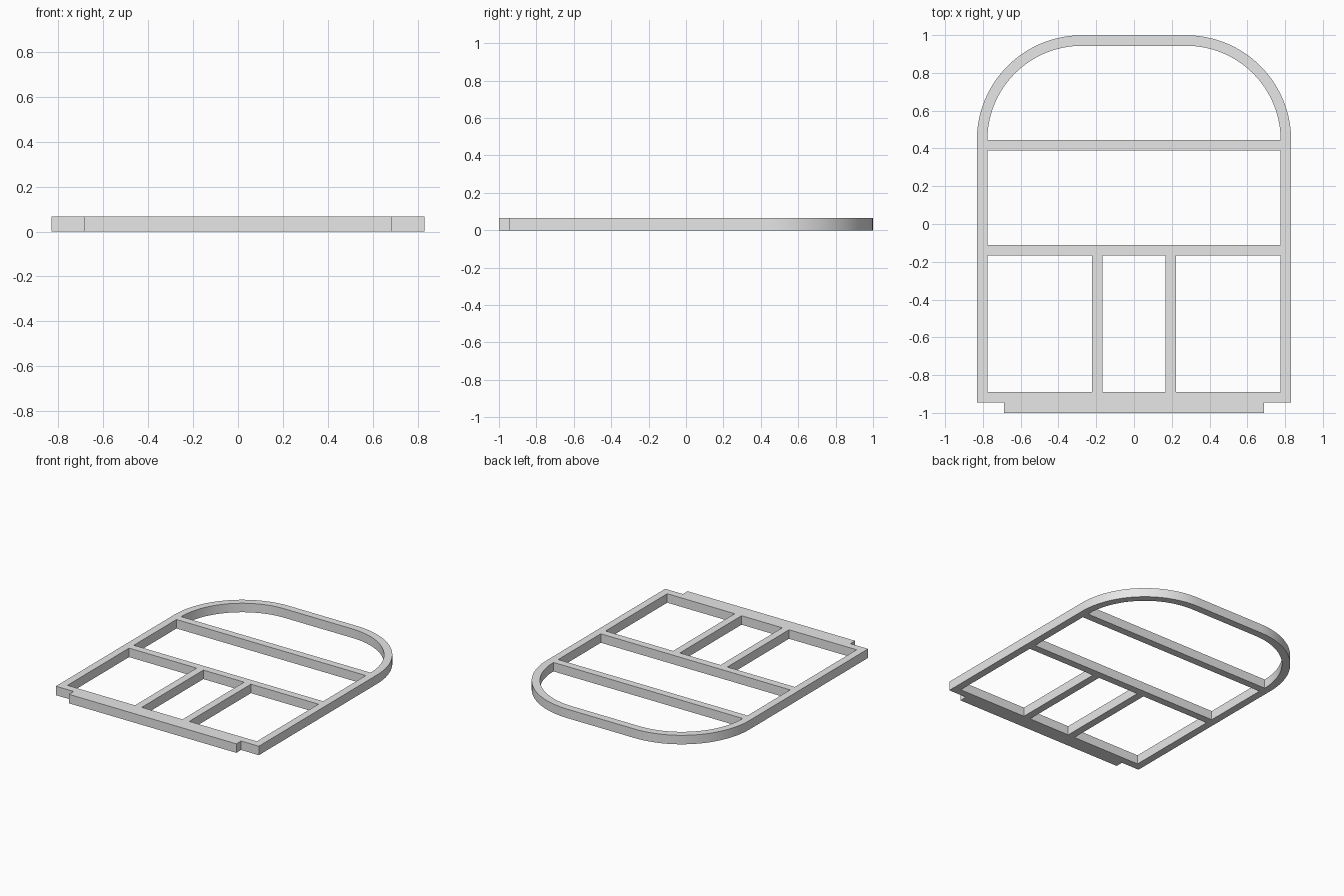
import bpy
import bmesh
from math import cos, sin, pi

cube = bpy.data.objects.get("Cube")
if cube:
    bpy.data.objects.remove(cube, do_unlink=True)

BAR = 0.0556             # width of every frame member
HEIGHT = 0.0667
HALF_W = 0.832
ARCH_X, ARCH_Y = 0.277, 0.444   # centre of the rounded corners
RADIUS = HALF_W - ARCH_X
INNER = HALF_W - BAR
SILL_Y = -1 + 2 * BAR
MID_Y = -0.111           # top of the middle rail
MULLION = 0.167          # inner edge of the mullions
STEPS = 32


def arch(radius):
    """Rounded top outline, from the left side over to the right side."""
    angles = [i * pi / 2 / STEPS for i in range(STEPS + 1)]
    half = [(ARCH_X + radius * cos(a), ARCH_Y + radius * sin(a)) for a in angles]
    return half + [(-x, y) for x, y in reversed(half)]


def rect(x0, x1, y0, y1):
    return [(x0, y0), (x1, y0), (x1, y1), (x0, y1)]


# Outer outline with the stepped sill
tab = 0.687
outer = arch(RADIUS) + [
    (-HALF_W, -1 + BAR), (-tab, -1 + BAR), (-tab, -1),
    (tab, -1), (tab, -1 + BAR), (HALF_W, -1 + BAR)]

# Openings: arched light, wide light, three lower lights
low_top = MID_Y - BAR
outlines = [
    outer,
    arch(RADIUS - BAR),
    rect(-INNER, INNER, MID_Y, ARCH_Y - BAR),
    rect(-INNER, -MULLION - BAR, SILL_Y, low_top),
    rect(-MULLION, MULLION, SILL_Y, low_top),
    rect(MULLION + BAR, INNER, SILL_Y, low_top),
]

# Filled flat curve, extruded to the frame thickness
curve = bpy.data.curves.new("frame_profile", "CURVE")
curve.dimensions = "2D"
curve.fill_mode = "BOTH"
curve.extrude = HEIGHT / 2
for points in outlines:
    spline = curve.splines.new("POLY")
    spline.points.add(len(points) - 1)
    for p, (x, y) in zip(spline.points, points):
        p.co = (x, y, 0, 1)
    spline.use_cyclic_u = True

helper = bpy.data.objects.new("frame_profile", curve)
bpy.context.collection.objects.link(helper)
bpy.context.view_layer.update()
depsgraph = bpy.context.evaluated_depsgraph_get()
mesh = bpy.data.meshes.new_from_object(helper.evaluated_get(depsgraph))
bpy.data.objects.remove(helper, do_unlink=True)

# Weld into one solid standing on the ground
bm = bmesh.new()
bm.from_mesh(mesh)
bmesh.ops.remove_doubles(bm, verts=bm.verts, dist=0.0001)
bmesh.ops.recalc_face_normals(bm, faces=bm.faces)
bmesh.ops.translate(bm, verts=bm.verts, vec=(0, 0, HEIGHT / 2))
bm.to_mesh(mesh)
bm.free()

frame = bpy.data.objects.new("window_frame", mesh)
bpy.context.collection.objects.link(frame)

# Plain grey material
grey = bpy.data.materials.new("light_grey")
grey.use_nodes = True
colour = (0.8, 0.8, 0.8, 1)
grey.diffuse_color = colour
grey.node_tree.nodes["Principled BSDF"].inputs["Base Color"].default_value = colour
mesh.materials.clear()
mesh.materials.append(grey)
for poly in mesh.polygons:
    poly.material_index = 0

bpy.ops.object.select_all(action="DESELECT")
frame.select_set(True)
bpy.context.view_layer.objects.active = frame
bpy.ops.object.shade_smooth_by_angle(angle=pi / 6)
